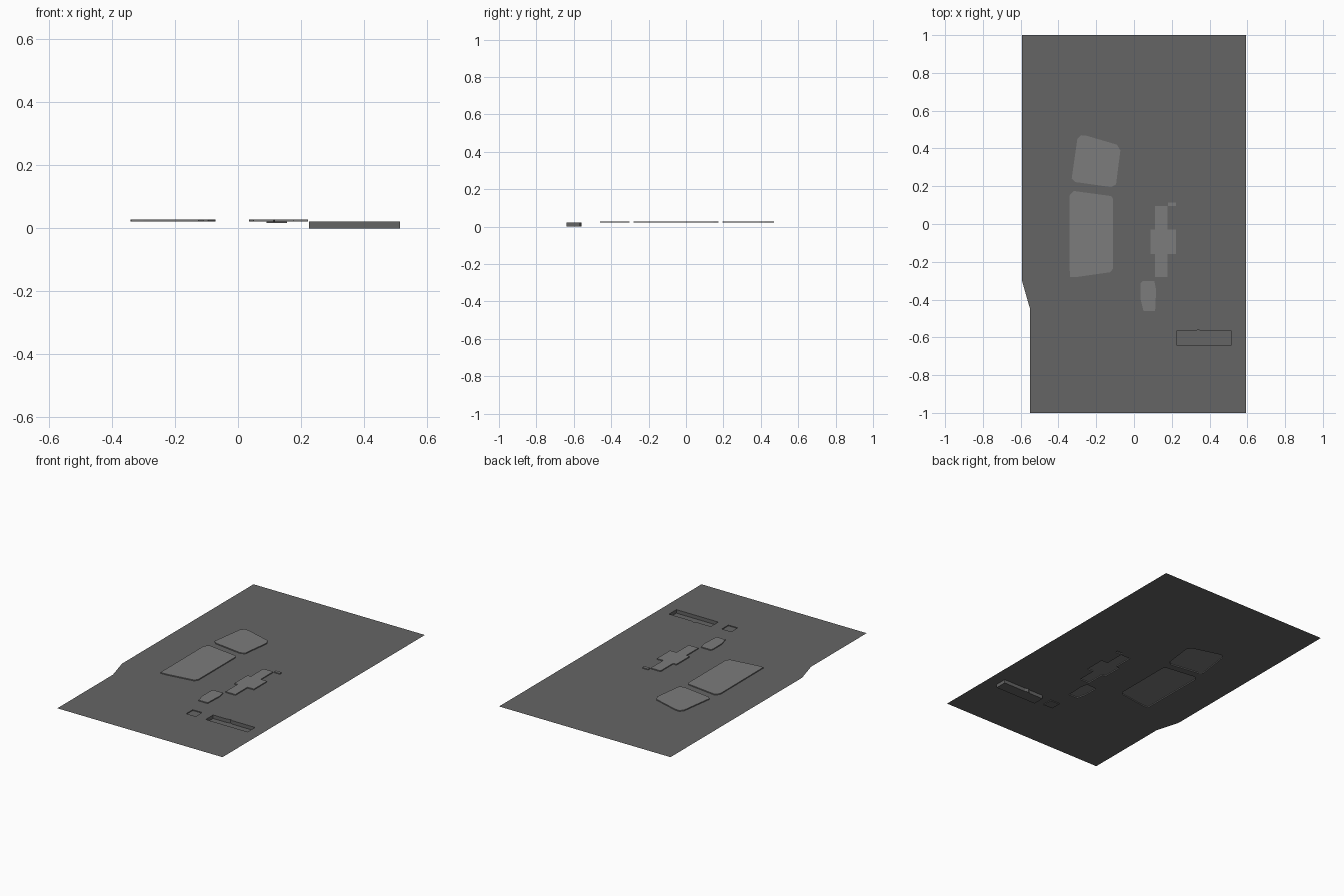
import bpy, bmesh

if "Cube" in bpy.data.objects:
    bpy.data.objects.remove(bpy.data.objects["Cube"])

Z = 0.022      # sheet level
TOP = 0.028    # raised patch level


def material(name, v):
    m = bpy.data.materials.new(name)
    m.diffuse_color = (v, v, v, 1)
    m.use_nodes = True
    m.node_tree.nodes["Principled BSDF"].inputs["Base Color"].default_value = m.diffuse_color
    return m


dark = material("dark_grey", 0.13)
light = material("light_grey", 0.2)


def finish(bm, name, mat):
    me = bpy.data.meshes.new(name)
    bm.to_mesh(me)
    bm.free()
    me.materials.append(mat)
    ob = bpy.data.objects.new(name, me)
    bpy.context.collection.objects.link(ob)


def ring(bm, pts, z):
    vs = [bm.verts.new((x, y, z)) for x, y in pts]
    return [bm.edges.new((vs[i - 1], vs[i])) for i in range(len(vs))]


def rect(x0, x1, y0, y1):
    return [(x0, y0), (x1, y0), (x1, y1), (x0, y1)]


def stepped(name, pts, z, mat):
    """Flat panel at height z joined to the sheet by vertical walls."""
    bm = bmesh.new()
    a = [bm.verts.new((x, y, Z)) for x, y in pts]
    b = [bm.verts.new((x, y, z)) for x, y in pts]
    for i in range(len(pts)):
        bm.faces.new((a[i - 1], a[i], b[i], b[i - 1]))
    f = bm.faces.new(b)
    f.normal_update()
    if f.normal.z < 0:
        bmesh.ops.reverse_faces(bm, faces=bm.faces[:])
    finish(bm, name, mat)


# Raised patches
patches = {
    "upper_patch": [(-.33, .24), (-.31, .222), (-.12, .195), (-.095, .21), (-.072, .39),
                    (-.09, .42), (-.25, .467), (-.28, .47), (-.30, .45)],
    "large_patch": [(-.34, -.28), (-.30, -.28), (-.125, -.255), (-.11, -.235),
                    (-.11, .13), (-.12, .148), (-.32, .175), (-.342, .15)],
    "cross_patch": [(.11, -.28), (.178, -.28), (.178, -.16), (.222, -.16), (.222, -.03),
                    (.178, -.03), (.178, .094), (.11, .094), (.11, -.03), (.087, -.03),
                    (.087, -.16), (.11, -.16)],
    "tab_patch": rect(.181, .222, .096, .115),
    "small_patch": [(.035, -.40), (.05, -.46), (.112, -.46), (.117, -.35), (.108, -.302),
                    (.045, -.302), (.035, -.312)],
}
for name, pts in patches.items():
    stepped(name, pts, TOP, light)

# Sunken slot with a small nib on its back wall, and a shallow square recess
slot = [(.225, -.64), (.515, -.64), (.515, -.567), (.36, -.567), (.34, -.56),
        (.32, -.567), (.225, -.567)]
square = rect(.09, .155, -.64, -.575)
stepped("slot", slot, 0, dark)
stepped("square_recess", square, Z - .005, dark)

# Flat sheet with openings for every patch and recess
bm = bmesh.new()
outline = [(-.593, 1), (-.593, -.3), (-.55, -.45), (-.55, -1), (.593, -1), (.593, 1)]
edges = []
for pts in [outline, slot, square, *patches.values()]:
    edges += ring(bm, pts, Z)
bmesh.ops.triangle_fill(bm, edges=edges, use_beauty=True, normal=(0, 0, 1))
for f in bm.faces:
    f.normal_update()
    if f.normal.z < 0:
        f.normal_flip()
finish(bm, "sheet", dark)
